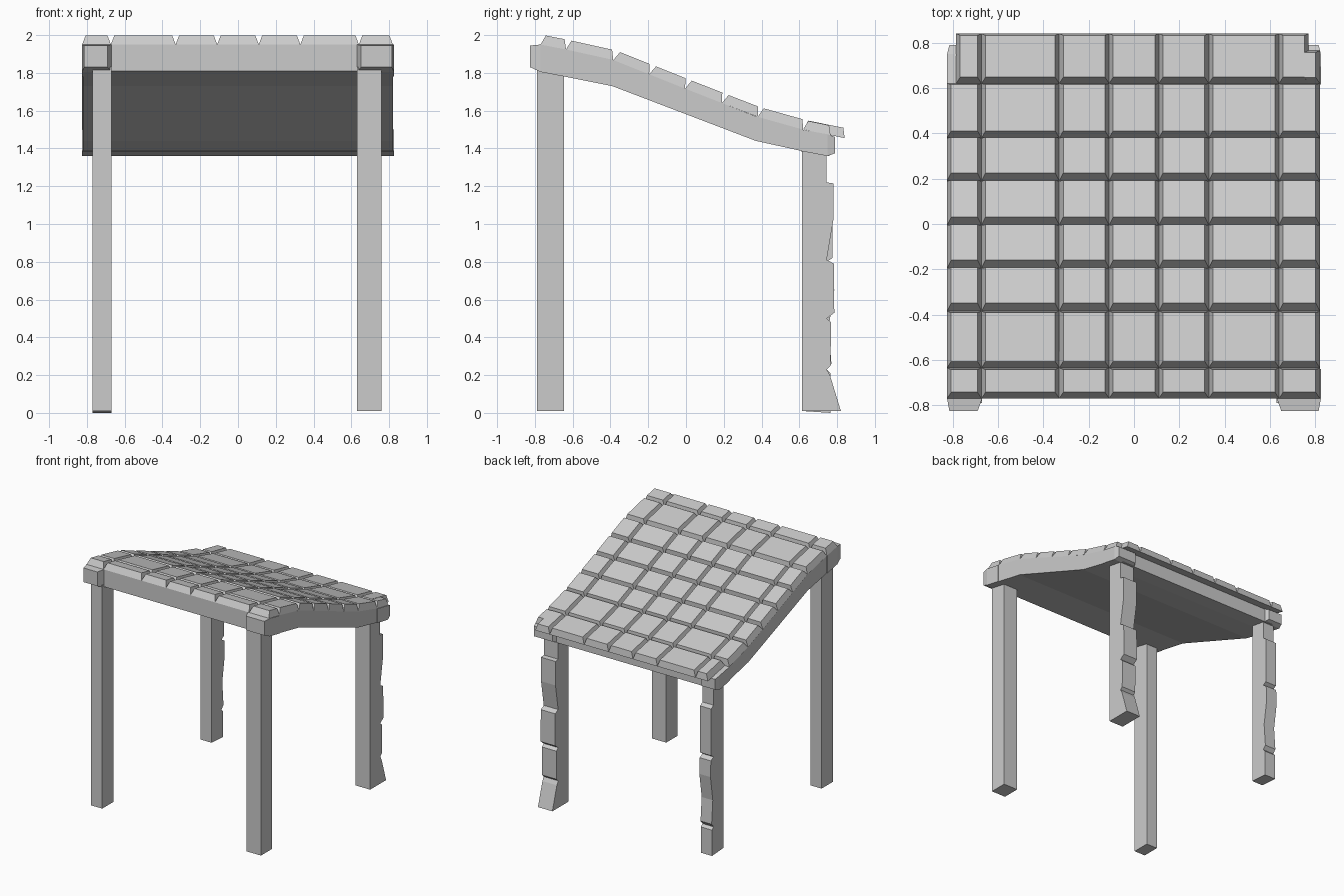
import bpy
from mathutils import Vector

cube = bpy.data.objects.get("Cube")
if cube:
    bpy.data.objects.remove(cube, do_unlink=True)

stone = bpy.data.materials.new("light_grey_stone")
stone.use_nodes = True
grey = (0.6, 0.6, 0.6, 1)
stone.diffuse_color = grey
stone.node_tree.nodes["Principled BSDF"].inputs["Base Color"].default_value = grey


def make(name, rings):
    """Skin a closed solid through rings that have equal point counts."""
    n = len(rings[0])
    verts = [tuple(p) for ring in rings for p in ring]
    faces = [list(range(n))[::-1], [len(verts) - n + i for i in range(n)]]
    for r in range(len(rings) - 1):
        for i in range(n):
            j = (i + 1) % n
            a, b = r * n, (r + 1) * n
            faces.append([a + i, a + j, b + j, b + i])
    mesh = bpy.data.meshes.new(name)
    mesh.from_pydata(verts, [], faces)
    mesh.materials.append(stone)
    obj = bpy.data.objects.new(name, mesh)
    bpy.context.collection.objects.link(obj)
    # Consistent outward normals
    import bmesh
    bm = bmesh.new()
    bm.from_mesh(mesh)
    bmesh.ops.recalc_face_normals(bm, faces=bm.faces)
    bm.to_mesh(mesh)
    bm.free()
    return obj


def loft_y(name, sections):
    """Box sections (y, x0, x1, z0, z1) joined along y."""
    return make(name, [[(x0, y, z0), (x1, y, z0), (x1, y, z1), (x0, y, z1)]
                       for y, x0, x1, z0, z1 in sections])


def extrude_x(name, profile, x0, x1):
    """Side profile of (y, z) points pulled from x0 to x1."""
    return make(name, [[(x, y, z) for y, z in profile] for x in (x0, x1)])


# Curved roof slab: upper and lower height at each station along y
top = [(-0.77, 1.95), (-0.64, 1.925), (-0.39, 1.87), (0, 1.715),
       (0.37, 1.57), (0.62, 1.5), (0.84, 1.455)]


def top_z(y):
    for (ya, za), (yb, zb) in zip(top, top[1:]):
        if y <= yb:
            return za + (zb - za) * (y - ya) / (yb - ya)
    return top[-1][1]


under = [(-0.64, 1.78), (-0.39, 1.73), (0.37, 1.44), (0.62, 1.385)]
extrude_x("roof_slab", under + [(y, z) for y, z in top[5:0:-1]], -0.82, 0.82)
loft_y("front_beam", [(-0.77, -0.7, 0.7, 1.81, 1.95), (-0.63, -0.7, 0.7, 1.78, 1.92)])
loft_y("back_beam", [(0.61, -0.75, 0.75, 1.385, 1.5), (0.76, -0.75, 0.75, 1.36, 1.47)])

# Chamfered corner blocks above the legs
for side, outer, inner in (("right", -0.825, -0.67), ("left", 0.825, 0.63)):
    s = 1 if outer > 0 else -1
    loft_y("front_block_" + side, [
        (-0.825, outer - s * 0.01, inner + s * 0.02, 1.83, 1.945),
        (-0.77, outer, inner, 1.805, 1.95),
        (-0.64, outer, inner, 1.78, 1.925)])
    loft_y("back_block_" + side, [
        (0.615, outer, inner, 1.385, 1.5),
        (0.75, outer, inner, 1.36, 1.475),
        (0.79, outer - s * 0.01, inner + s * 0.02, 1.375, 1.46)])

# Raised bevelled tiles following the slab
HEIGHT, INSET = 0.052, 0.018


def tile(name, x0, x1, y0, y1, height=HEIGHT):
    a, b = Vector((0, y0, top_z(y0))), Vector((0, y1, top_z(y1)))
    along = (b - a).normalized()
    up = Vector((1, 0, 0)).cross(along) * height

    def ring(m, lift):
        pa, pb = a + along * m + lift, b - along * m + lift
        return [(x0 + m, pa.y, pa.z), (x1 - m, pa.y, pa.z),
                (x1 - m, pb.y, pb.z), (x0 + m, pb.y, pb.z)]
    make(name, [ring(0, Vector()), ring(INSET, up)])


xs = [-0.825, -0.673, -0.33, -0.11, 0.11, 0.33, 0.64, 0.82]
ys = [-0.77, -0.635, -0.385, -0.195, -0.005, 0.19, 0.38, 0.62, 0.84]
last_row, last_col = len(ys) - 2, len(xs) - 2
for r in range(last_row + 1):
    for c in range(last_col + 1):
        x0, x1, y0, y1 = xs[c], xs[c + 1], ys[r], ys[r + 1]
        name = f"tile_{r}_{c}"
        if r == last_row and c == 0:
            x0 = -0.785            # worn outer edge
        if r == last_row and c == last_col:
            # notched corner made of two overlapping pieces
            tile(name + "_notch", x0, x1, y0, 0.765, HEIGHT - 0.002)
            x1 = 0.77
        tile(name, x0, x1, y0, y1)

# Straight front legs
front = [(-0.79, 0.01), (-0.645, 0.01), (-0.645, 1.83), (-0.79, 1.83)]
extrude_x("front_leg_right", front, -0.77, -0.67)
extrude_x("front_leg_left", front, 0.63, 0.76)

# Back legs with a rough, stepped rear face
left_edge = [(0.745, 1.22), (0.78, 1.215), (0.78, 1.02), (0.745, 0.81),
             (0.783, 0.79), (0.785, 0.53), (0.745, 0.5), (0.768, 0.48),
             (0.765, 0.25), (0.745, 0.23), (0.762, 0.2), (0.82, 0.01)]
right_edge = [(0.745, 1.22), (0.775, 1.2), (0.775, 0.82), (0.745, 0.8),
              (0.78, 0.78), (0.785, 0.65), (0.755, 0.45), (0.77, 0.26),
              (0.745, 0.23), (0.765, 0.21), (0.765, 0)]
for side, edge, x0, x1 in (("left", left_edge, 0.63, 0.76),
                           ("right", right_edge, -0.77, -0.67)):
    extrude_x("back_leg_" + side,
              [(0.615, 0.01), (0.615, 1.42), (0.745, 1.4)] + edge, x0, x1)
